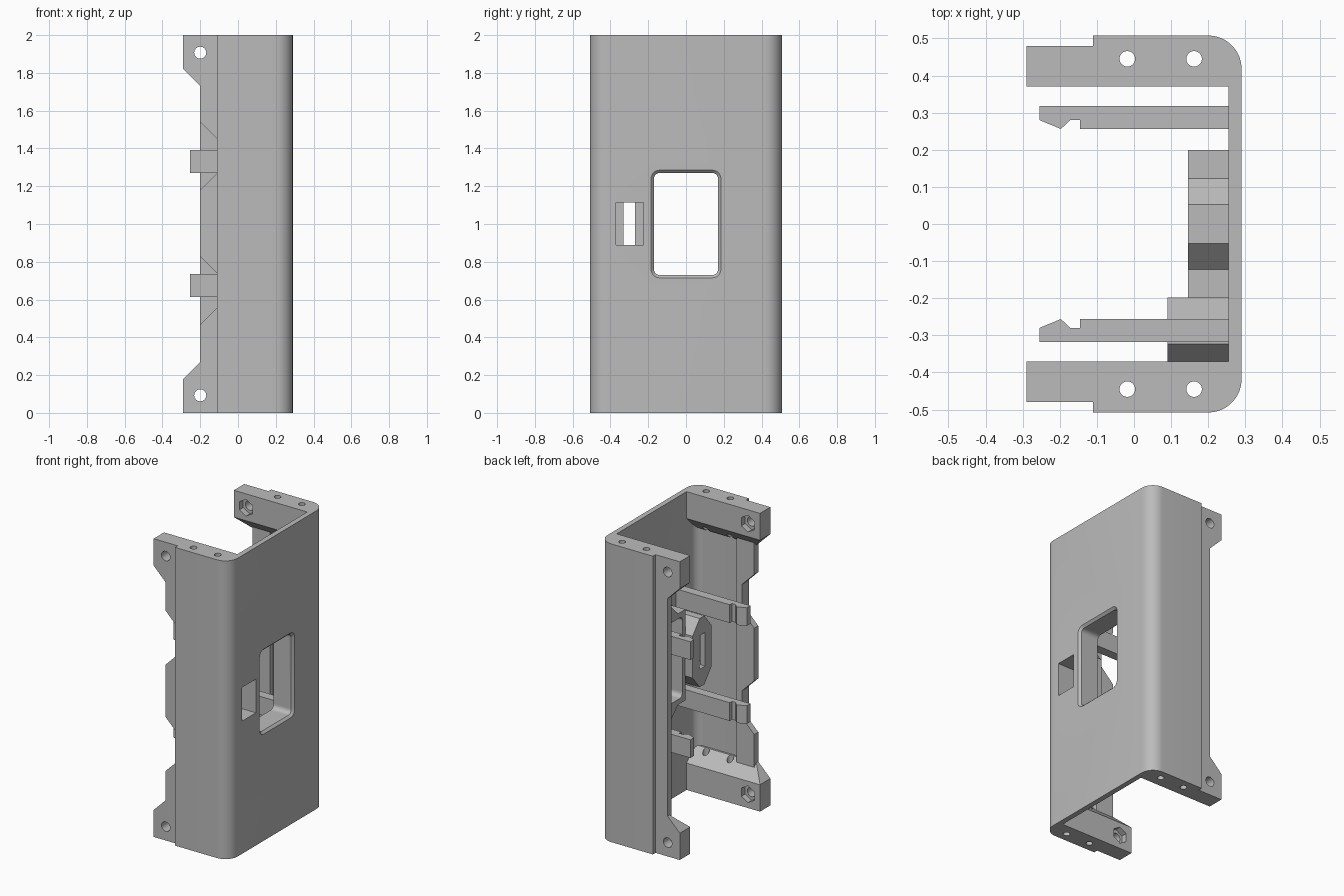
import bpy, bmesh, math
from mathutils import Vector

old = bpy.data.objects.get("Cube")
if old:
    bpy.data.objects.remove(old)

grey = bpy.data.materials.new("plain_grey")
grey.use_nodes = True
COLOUR = (0.5, 0.5, 0.5, 1)
grey.diffuse_color = COLOUR
grey.node_tree.nodes["Principled BSDF"].inputs["Base Color"].default_value = COLOUR


def finish(name, bm):
    bmesh.ops.recalc_face_normals(bm, faces=bm.faces)
    mesh = bpy.data.meshes.new(name)
    bm.to_mesh(mesh)
    bm.free()
    mesh.materials.append(grey)
    obj = bpy.data.objects.new(name, mesh)
    bpy.context.collection.objects.link(obj)
    return obj


def prism(name, outline, axis, lo, hi):
    """Extrude a 2D outline along x (y, z), y (x, z) or z (x, y)."""
    def place(p, d):
        return {"x": (d, *p), "y": (p[0], d, p[1]), "z": (*p, d)}[axis]
    bm = bmesh.new()
    base = bm.faces.new([bm.verts.new(place(p, lo)) for p in outline])
    moved = bmesh.ops.extrude_face_region(bm, geom=[base])["geom"]
    shift = Vector(place((0, 0), hi - lo))
    bmesh.ops.translate(bm, vec=shift, verts=[v for v in moved if isinstance(v, bmesh.types.BMVert)])
    return finish(name, bm)


def hull(name, points):
    bm = bmesh.new()
    for p in points:
        bm.verts.new(p)
    bmesh.ops.convex_hull(bm, input=bm.verts)
    bmesh.ops.dissolve_limit(bm, angle_limit=0.01, verts=bm.verts, edges=bm.edges)
    return finish(name, bm)


def rect(a0, a1, b0, b1):
    return [(a0, b0), (a1, b0), (a1, b1), (a0, b1)]


def ring(cx, cy, r, n=24, start=0.0, sweep=2 * math.pi, closed=True):
    steps = n if closed else n - 1
    return [(cx + r * math.cos(start + sweep * i / steps),
             cy + r * math.sin(start + sweep * i / steps)) for i in range(n)]


def rounded(hy, hz, r, cz=1.0):
    corners = [(1, 1), (-1, 1), (-1, -1), (1, -1)]
    pts = []
    for i, (sy, sz) in enumerate(corners):
        pts += ring(sy * (hy - r), cz + sz * (hz - r), r, 6, i * math.pi / 2, math.pi / 2, False)
    return pts


def cut(obj, cutters):
    bpy.context.view_layer.objects.active = obj
    for c in cutters:
        c.hide_render = True
        mod = obj.modifiers.new("cut", "BOOLEAN")
        mod.operation = "DIFFERENCE"
        mod.solver = "EXACT"
        mod.object = c
        bpy.ops.object.modifier_apply(modifier=mod.name)
        bpy.data.objects.remove(c)


def smooth(obj):
    bpy.ops.object.select_all(action="DESELECT")
    obj.select_set(True)
    bpy.context.view_layer.objects.active = obj
    bpy.ops.object.shade_smooth_by_angle(angle=math.radians(30))


def window_cutters():
    hole = prism("window_cutter", rounded(0.17, 0.27, 0.03), "x", 0.1, 0.35)
    flare = hull("flare_cutter", [(0.27, *p) for p in rounded(0.165, 0.265, 0.03)]
                 + [(0.292, *p) for p in rounded(0.187, 0.287, 0.045)])
    return [hole, flare]


def pocket_cutters():
    return [prism("pocket_cutter", rect(-0.37, -0.225, 0.89, 1.115), "x", 0.125, 0.35),
            prism("slot_cutter", rect(-0.33, -0.27, 0.89, 1.115), "x", 0.0, 0.2)]


# Channel shell: U profile with rounded back corners
q = math.pi / 2
profile = [(-0.11, -0.508)] + ring(0.2, -0.418, 0.09, 10, -q, q, False)
profile += ring(0.2, 0.418, 0.09, 10, 0, q, False) + [(-0.11, 0.508), (-0.11, 0.473)]
profile += ring(0.2, 0.418, 0.055, 10, q, -q, False)
profile += ring(0.2, -0.418, 0.055, 10, 0, -q, False) + [(-0.11, -0.473)]
shell = prism("channel_shell", profile, "z", 0, 2)
cut(shell, window_cutters() + pocket_cutters())
smooth(shell)

# Window frame with a raised centre above and below
top = [(0.2, 0.305), (0.123, 0.305), (0.052, 0.375)]
upper = top + [(-y, z) for y, z in reversed(top)]
frame_outline = [(y, 1 + z) for y, z in upper] + [(y, 1 - z) for y, z in reversed(upper)]
frame = prism("window_frame", frame_outline, "x", 0.145, 0.26)
cut(frame, window_cutters())

# Eight-sided housing around the slot
housing_outline = [(-0.298 + sy * a, 1 + sz * b)
                   for sy, sz, pts in ((1, 1, [(0.1, 0.14), (0.025, 0.23)]),
                                       (-1, 1, [(0.025, 0.23), (0.1, 0.14)]),
                                       (-1, -1, [(0.1, 0.14), (0.025, 0.23)]),
                                       (1, -1, [(0.025, 0.23), (0.1, 0.14)]))
                   for a, b in pts]
housing = prism("slot_housing", housing_outline, "x", 0.09, 0.26)
cut(housing, pocket_cutters())

for side, s in (("left", 1), ("right", -1)):
    face = "back" if s > 0 else "front"

    # End blocks with screw holes, cross bolts and nut pockets
    for level, base, up in (("lower", 0, 1), ("upper", 2, -1)):
        pts = [(x, s * y, base + up * z) for x in (-0.29, 0.26) for y in (0.37, 0.48) for z in (0, 0.18)]
        pts += [(x, s * y, base + up * 0.27) for x in (-0.2, 0.26) for y in (0.46, 0.48)]
        block = hull(f"{face}_{level}_end_block", pts)
        zc = base + up * 0.093
        holes = [prism("screw_cutter", ring(x, s * 0.445, 0.021), "z", base - 0.4, base + 0.4)
                 for x in (-0.018, 0.162)]
        holes.append(prism("bolt_cutter", ring(-0.2, zc, 0.032), "y", s * 0.3, s * 0.6))
        holes.append(prism("nut_cutter", ring(-0.2, zc, 0.056, 6, math.pi / 6), "y", s * 0.3, s * 0.41))
        cut(block, holes)
        smooth(block)

    # Inner rail along the open edge, notched on the front side
    lo, hi = sorted((s * 0.437, s * 0.48))
    rail = prism(f"{face}_rail", rect(-0.2, -0.07, lo, hi), "z", 0.2, 1.8)
    if s < 0:
        cut(rail, [prism("notch_cutter", [(-0.22, zc - 0.2), (-0.11, zc - 0.09),
                                          (-0.11, zc + 0.09), (-0.22, zc + 0.2)], "y", -0.6, -0.4)
                   for zc in (0.647, 1.36)])

    # Hooked snap arms
    hook = [(0.26, 0.318), (-0.255, 0.318), (-0.255, 0.28), (-0.197, 0.256),
            (-0.172, 0.28), (-0.145, 0.28), (-0.145, 0.256), (0.26, 0.256)]
    for level, z0 in (("lower", 0.613), ("upper", 1.27)):
        prism(f"{face}_{level}_snap_arm", [(x, s * y) for x, y in hook], "z", z0, z0 + 0.122)
